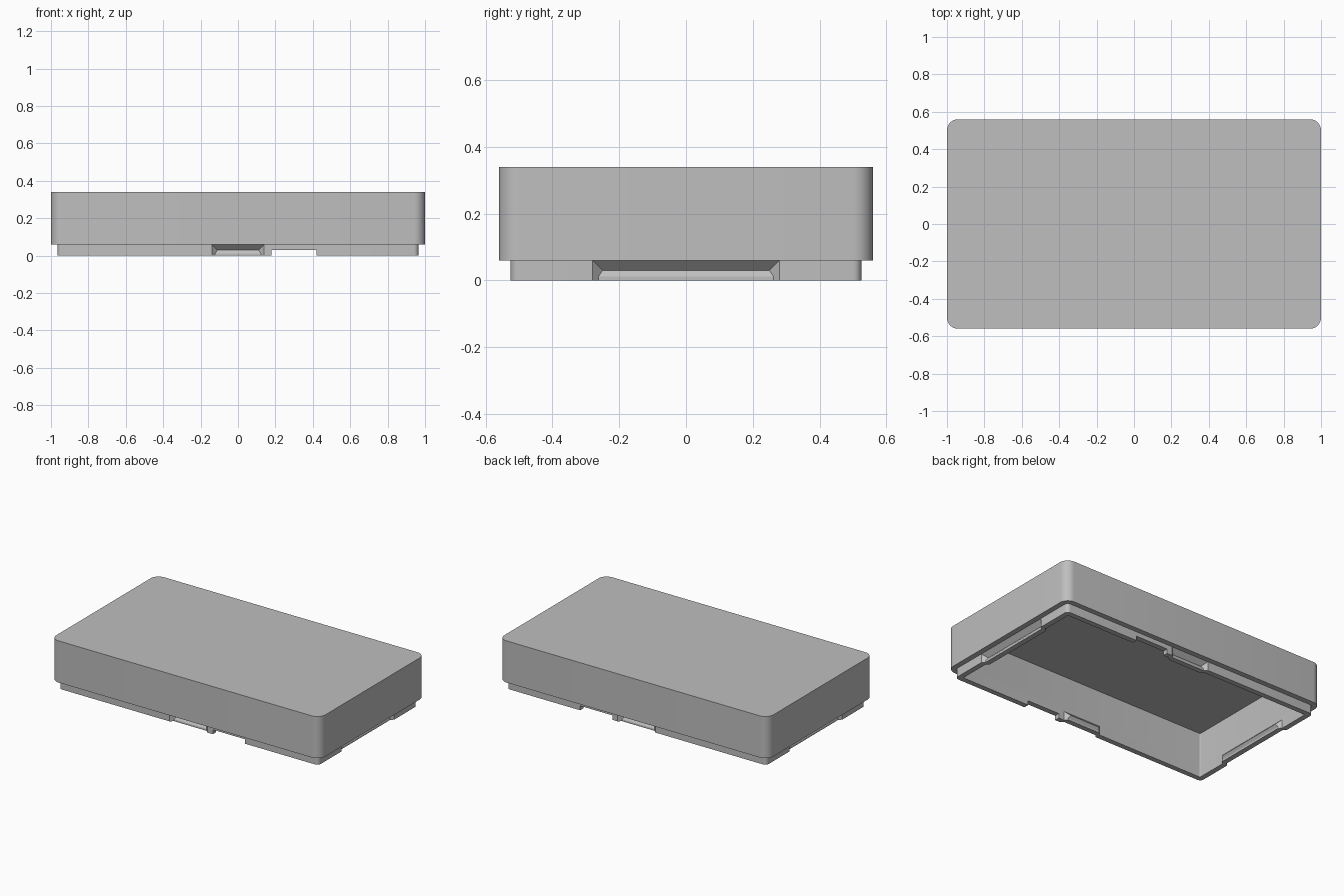
import bpy, bmesh, math
from mathutils import Matrix, Vector

cube = bpy.data.objects.get("Cube")
if cube:
    bpy.data.objects.remove(cube, do_unlink=True)

HALF_X, HALF_Y = 1.0, 0.56      # outer half sizes
LIP, WALL = 0.035, 0.07         # lip setback and total wall thickness

grey = bpy.data.materials.new("plain_grey")
grey.use_nodes = True
grey.diffuse_color = (0.52, 0.52, 0.52, 1)
grey.node_tree.nodes["Principled BSDF"].inputs["Base Color"].default_value = (0.52, 0.52, 0.52, 1)


def make_object(name, bm):
    bmesh.ops.recalc_face_normals(bm, faces=bm.faces)
    mesh = bpy.data.meshes.new(name)
    bm.to_mesh(mesh)
    bm.free()
    mesh.materials.append(grey)
    obj = bpy.data.objects.new(name, mesh)
    bpy.context.collection.objects.link(obj)
    return obj


def rounded_ring(bm, inset, radius, z, steps=8):
    """Rounded rectangle of vertices, set in from the outer size."""
    ring = []
    for corner, (sx, sy) in enumerate(((1, 1), (-1, 1), (-1, -1), (1, -1))):
        cx, cy = sx * (HALF_X - inset - radius), sy * (HALF_Y - inset - radius)
        for i in range(steps + 1):
            a = (corner + i / steps) * math.pi / 2
            ring.append(bm.verts.new((cx + radius * math.cos(a), cy + radius * math.sin(a), z)))
    return ring


def mitred_prism(name, profile, half_length, matrix):
    """Sweep a (depth, height) profile; the ends close in at 45 degrees."""
    bm = bmesh.new()
    ends = [[bm.verts.new(matrix @ Vector((s * (half_length - d), d, z))) for d, z in profile]
            for s in (-1, 1)]
    for end in ends:
        bm.faces.new(end)
    for i in range(len(profile)):
        j = (i + 1) % len(profile)
        bm.faces.new((ends[0][i], ends[0][j], ends[1][j], ends[1][i]))
    return make_object(name, bm)


def combine(target, tool, operation):
    mod = target.modifiers.new(operation.lower(), "BOOLEAN")
    mod.operation, mod.solver, mod.object = operation, "EXACT", tool
    bpy.context.view_layer.objects.active = target
    bpy.ops.object.modifier_apply(modifier=mod.name)
    bpy.data.objects.remove(tool, do_unlink=True)


# Hollow lid: outer wall, stepped lip, inner wall and ceiling in one loft
bm = bmesh.new()
sections = [(0, 0.06, 0.34), (0, 0.06, 0.06), (LIP, 0.025, 0.06), (LIP, 0.025, 0),
            (WALL, 0.006, 0), (WALL, 0.006, 0.095), (WALL - 0.004, 0.006, 0.095),
            (WALL - 0.004, 0.006, 0.305)]
rings = [rounded_ring(bm, *s) for s in sections]
for low, high in zip(rings, rings[1:]):
    for i in range(len(low)):
        j = (i + 1) % len(low)
        bm.faces.new((low[i], low[j], high[j], high[i]))
bm.faces.new(rings[0])
bm.faces.new(rings[-1])
lid = make_object("lid", bm)

# Snap catches: a V groove outside the lip and a matching bump inside
bump = [(-0.01, 0.06), (0, 0.06), (0.03, 0.03), (0.018, 0.012), (0.018, 0), (-0.01, 0)]
groove = [(-0.01, 0.0598), (0, 0.0598), (0.03, 0.03), (0.018, 0.012), (0.018, -0.01), (-0.01, -0.01)]
for profile, inset, operation in ((bump, WALL, "UNION"), (groove, LIP, "DIFFERENCE")):
    for side in range(4):
        reach, half_length = ((HALF_Y, 0.14), (HALF_X, 0.28))[side % 2]
        place = Matrix.Rotation(side * math.pi / 2, 4, "Z") @ Matrix.Translation((0, inset - reach, 0))
        combine(lid, mitred_prism("catch_tool", profile, half_length, place), operation)

# Cable notch through the front and back of the lip
bm = bmesh.new()
bmesh.ops.create_cube(bm, size=1, matrix=Matrix.Translation((0.3, 0, 0.005))
                      @ Matrix.Diagonal((0.24, 1.3, 0.05, 1)))
combine(lid, make_object("notch_tool", bm), "DIFFERENCE")

# Smooth round corners, sharp edges elsewhere
bpy.ops.object.select_all(action="DESELECT")
lid.select_set(True)
bpy.context.view_layer.objects.active = lid
bpy.ops.object.shade_smooth_by_angle(angle=math.radians(30))
